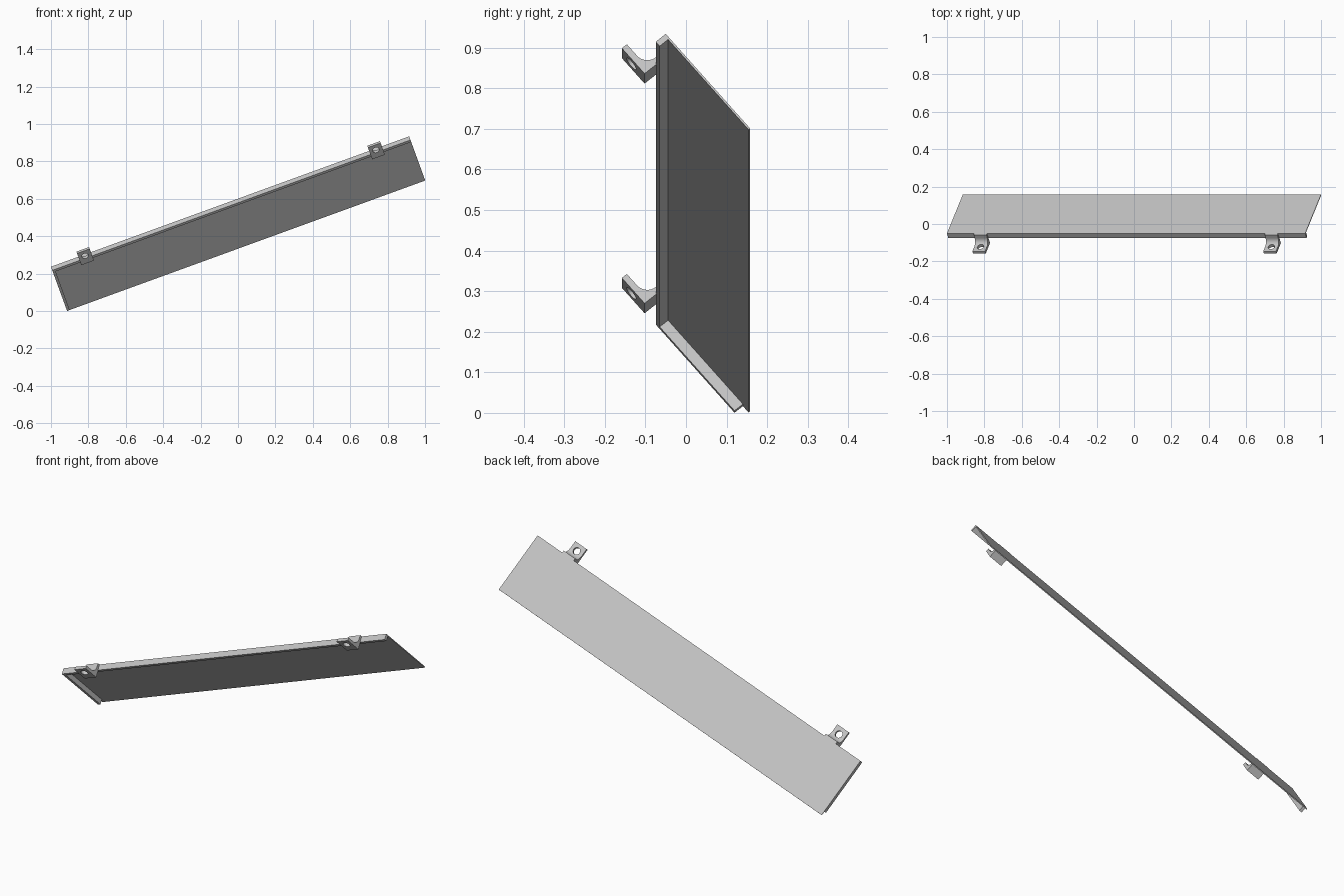
import bpy, bmesh, math
from mathutils import Matrix, Vector

cube = bpy.data.objects.get("Cube")
if cube:
    bpy.data.objects.remove(cube, do_unlink=True)

# Single painted-metal colour
grey = bpy.data.materials.new("light_grey")
grey.use_nodes = True
GREY = (0.55, 0.55, 0.55, 1)
grey.diffuse_color = GREY
grey.node_tree.nodes["Principled BSDF"].inputs["Base Color"].default_value = GREY

# Tilted panel frame: u along the length, v down the width, n out of the top face
slope, pitch = math.radians(20), math.radians(40)
u = Vector((math.cos(slope), 0, math.sin(slope)))
down = Vector((math.sin(slope), 0, -math.cos(slope)))
v = down * math.cos(pitch) + Vector((0, math.sin(pitch), 0))
n = u.cross(v)
frame = Matrix((u, v, n)).transposed().to_4x4()
frame.translation = (-1, -0.05, 0.237)

LENGTH, WIDTH = 2.038, 0.324
SHEET, LIP, DEPTH = 0.005, 0.015, 0.032


def extrude(name, profile, start, length):
    """Extrude a (v, n) profile along u and place it in the panel frame."""
    bm = bmesh.new()
    face = bm.faces.new([bm.verts.new((start, a, b)) for a, b in profile])
    new = bmesh.ops.extrude_face_region(bm, geom=[face])["geom"]
    bmesh.ops.translate(bm, vec=(length, 0, 0),
                        verts=[g for g in new if isinstance(g, bmesh.types.BMVert)])
    bmesh.ops.recalc_face_normals(bm, faces=bm.faces)
    return finish(name, bm)


def finish(name, bm):
    mesh = bpy.data.meshes.new(name)
    bm.to_mesh(mesh)
    bm.free()
    mesh.materials.append(grey)
    obj = bpy.data.objects.new(name, mesh)
    obj.matrix_world = frame
    bpy.context.collection.objects.link(obj)
    return obj


# Sheet with its folded top lip
extrude("panel", [(0, 0), (WIDTH, 0), (WIDTH, -SHEET), (LIP, -SHEET),
                  (LIP, -DEPTH), (0, -DEPTH)], 0, LENGTH)

# Lip on the low end, stopping short of the bottom edge
extrude("end_lip", [(LIP, -SHEET), (WIDTH - 0.022, -SHEET),
                    (WIDTH - 0.022, -DEPTH), (LIP, -DEPTH)], 0, LIP)

# Mounting brackets: leg on the lip, filleted into a drilled tab
A0, B0, TAB, THICK, RADIUS, BW = 0.003, -0.0705, 0.087, 0.016, 0.033, 0.072
ca, cb = A0 - LIP - RADIUS, B0 + THICK + RADIUS
fillet = [(ca + RADIUS * math.cos(t), cb + RADIUS * math.sin(t))
          for t in (-math.pi / 2 * i / 10 for i in range(11))]
bracket_profile = ([(A0, B0), (A0, 0), (A0 - LIP, 0)] + fillet
                   + [(A0 - TAB, B0 + THICK), (A0 - TAB, B0)])

for side, offset in (("right", -0.8275), ("left", 0.8275)):
    mid = LENGTH / 2 + offset
    bracket = extrude(side + "_bracket", bracket_profile, mid - BW / 2, BW)
    bm = bmesh.new()
    bmesh.ops.create_cone(bm, cap_ends=True, segments=32, radius1=0.018, radius2=0.018,
                          depth=0.2, matrix=Matrix.Translation((mid, A0 - 0.051, B0)))
    cutter = finish(side + "_hole_cutter", bm)
    cutter.hide_render = True
    cutter.hide_set(True)
    hole = bracket.modifiers.new("hole", "BOOLEAN")
    hole.operation, hole.solver, hole.object = "DIFFERENCE", "EXACT", cutter
    # Apply the hole, then drop the cutter
    bpy.context.view_layer.update()
    cut = bpy.data.meshes.new_from_object(
        bracket.evaluated_get(bpy.context.evaluated_depsgraph_get()))
    bracket.modifiers.clear()
    bracket.data = cut
    bpy.data.objects.remove(cutter, do_unlink=True)
    bpy.ops.object.select_all(action="DESELECT")
    bracket.select_set(True)
    bpy.context.view_layer.objects.active = bracket
    bpy.ops.object.shade_smooth_by_angle(angle=math.radians(30))
